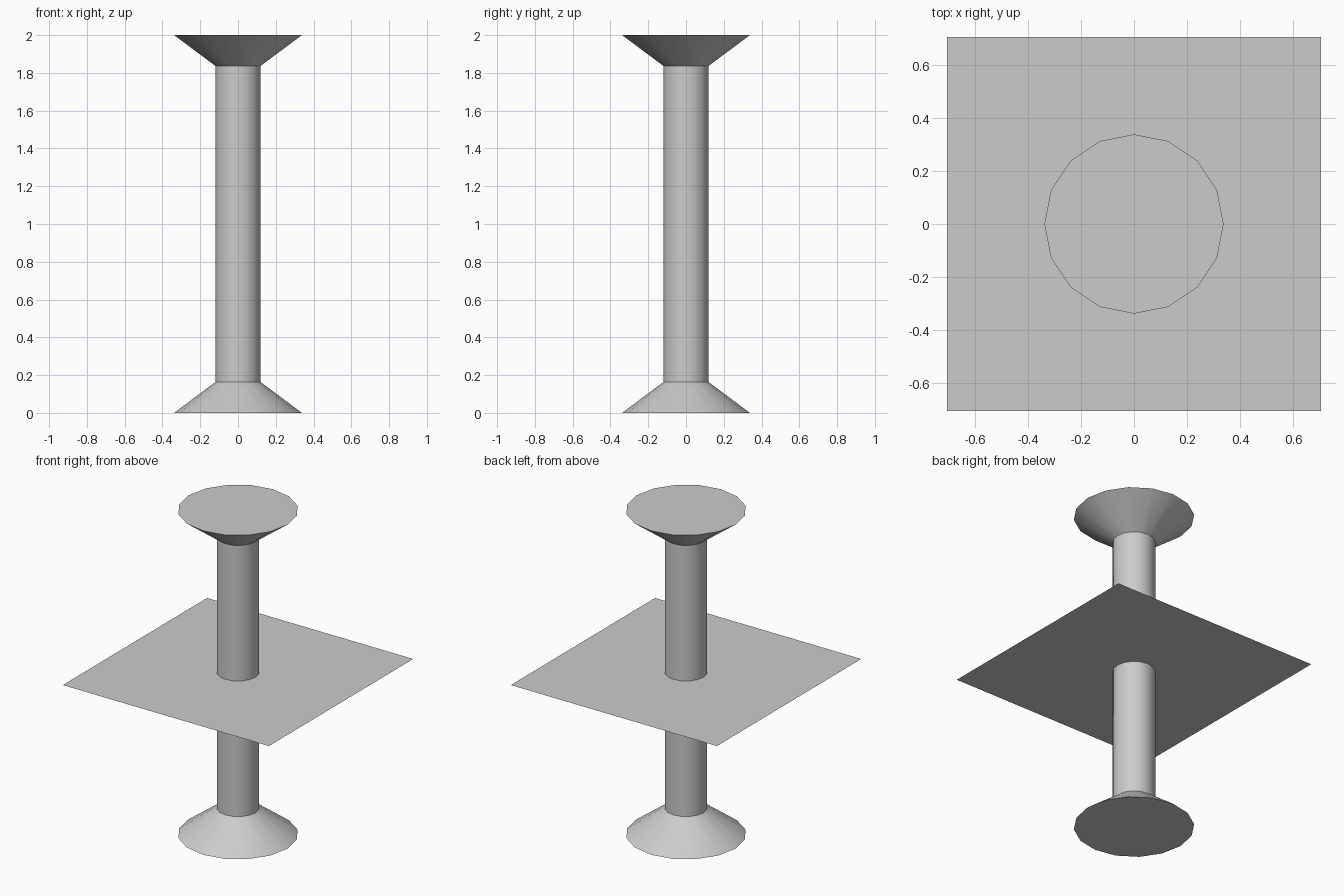
import bpy
import math

cube = bpy.data.objects.get("Cube")
if cube:
    bpy.data.objects.remove(cube, do_unlink=True)

SIDES = 16
HEIGHT = 2.0
SHAFT_R = 0.12
FLARE_R = 0.338
FLARE_H = 0.163
PLATE = 1.408

grey = bpy.data.materials.new("plain grey")
grey.use_nodes = True
colour = (0.6, 0.6, 0.6, 1.0)
grey.diffuse_color = colour
grey.node_tree.nodes["Principled BSDF"].inputs["Base Color"].default_value = colour


def finish(name, smooth=True):
    """Name and colour the active object, smoothing its round sides."""
    obj = bpy.context.object
    obj.name = name
    obj.data.name = name
    obj.data.materials.append(grey)
    if smooth:
        bpy.ops.object.shade_smooth_by_angle(angle=math.radians(30))
    return obj


def frustum(name, r_bottom, r_top, z_bottom, z_top, caps="NGON"):
    bpy.ops.mesh.primitive_cone_add(
        vertices=SIDES, radius1=r_bottom, radius2=r_top,
        depth=z_top - z_bottom, end_fill_type=caps,
        location=(0, 0, (z_bottom + z_top) / 2))
    return finish(name)


# Flared foot and head, joined by a straight column
frustum("flared_foot", FLARE_R, SHAFT_R, 0, FLARE_H)
frustum("column", SHAFT_R, SHAFT_R, FLARE_H, HEIGHT - FLARE_H, caps="NOTHING")
frustum("flared_head", SHAFT_R, FLARE_R, HEIGHT - FLARE_H, HEIGHT)

# Thin square sheet around the middle of the column
bpy.ops.mesh.primitive_plane_add(size=PLATE, location=(0, 0, HEIGHT / 2))
finish("middle_sheet", smooth=False)
